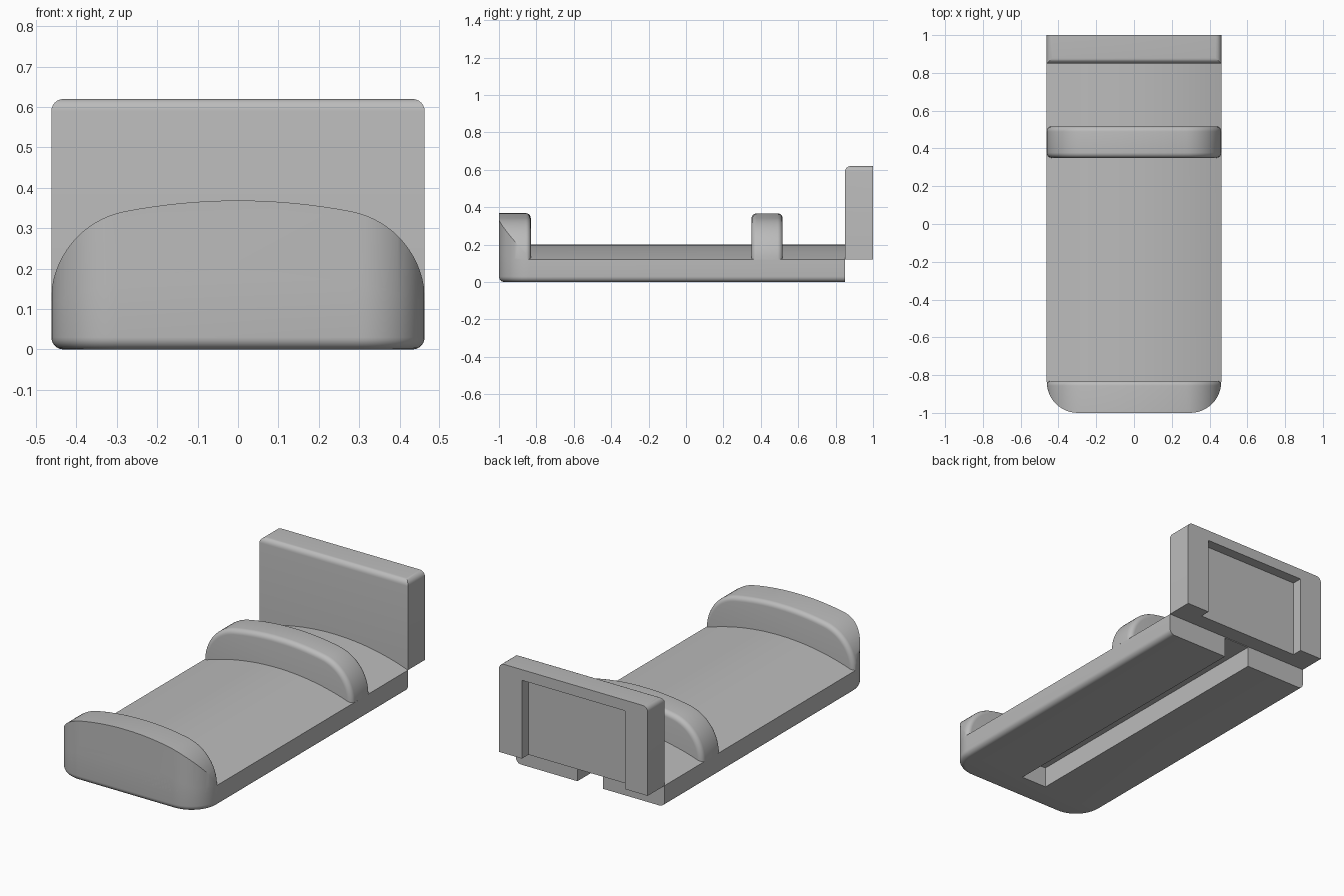
import bpy, bmesh
from math import sin, cos, pi, atan2, hypot

if "Cube" in bpy.data.objects:
    bpy.data.objects.remove(bpy.data.objects["Cube"])

HALF = 0.462     # half width of every part
REAR = 0.85      # where the base meets the end plate
DECK_Z = 0.12    # side height of the base

grey = bpy.data.materials.new("plain_grey")
grey.use_nodes = True
grey.diffuse_color = (0.5, 0.5, 0.5, 1)
grey.node_tree.nodes["Principled BSDF"].inputs["Base Color"].default_value = (0.5, 0.5, 0.5, 1)


def finish(name, bm):
    bmesh.ops.recalc_face_normals(bm, faces=bm.faces)
    mesh = bpy.data.meshes.new(name)
    bm.to_mesh(mesh)
    bm.free()
    mesh.materials.append(grey)
    obj = bpy.data.objects.new(name, mesh)
    bpy.context.collection.objects.link(obj)
    return obj


def loft(name, rings):
    """Skin a list of equal-length point rings and cap both ends."""
    bm = bmesh.new()
    loops = [[bm.verts.new(p) for p in ring] for ring in rings]
    n = len(loops[0])
    for a, b in zip(loops, loops[1:]):
        for i in range(n):
            j = (i + 1) % n
            bm.faces.new((a[i], a[j], b[j], b[i]))
    bm.faces.new(loops[0])
    bm.faces.new(loops[-1])
    return finish(name, bm)


def box(name, x, y0, y1, z0, z1):
    return loft(name, [[(-x, y, z0), (x, y, z0), (x, y, z1), (-x, y, z1)] for y in (y0, y1)])


def cut(obj, tool, operation):
    mod = obj.modifiers.new("cut", 'BOOLEAN')
    mod.operation, mod.solver, mod.object = operation, 'EXACT', tool
    bpy.context.view_layer.objects.active = obj
    bpy.ops.object.modifier_apply(modifier=mod.name)
    bpy.data.objects.remove(tool)


def mirrored(half):
    return half + [(-a, b) for a, b in reversed(half)]


def rounding(radius, steps=6):
    """(inset, distance from the end) pairs of a quarter round."""
    return [(radius * (1 - sin(k * pi / 2 / steps)), radius * (1 - cos(k * pi / 2 / steps)))
            for k in range(steps + 1)]


def plan(d):
    """Base outline seen from above, inset by d, round at the front corners."""
    r = 0.165
    arc = [(HALF - r + (r - d) * cos(k * pi / 24), r - 1 - (r - d) * sin(k * pi / 24))
           for k in range(13)]
    return mirrored([(HALF - d, REAR)] + arc)


def blank():
    rings = [[(x, y, z) for x, y in plan(d)] for d, z in rounding(0.03)]
    return loft("blank", rings + [[(x, y, 0.6) for x, y in plan(0)]])


def hump(d, bottom):
    """Ridge section inset by d: shoulder arcs under a shallow crown."""
    r, low = 0.225, -1.105
    sx, sz = HALF - r, DECK_Z
    crown = hypot(sx, sz - low) + r
    tilt = atan2(sx, sz - low)
    half = [(HALF - d, bottom)]
    for k in range(17):
        a = (pi / 2 - tilt) * k / 16
        half.append((sx + (r - d) * cos(a), sz + (r - d) * sin(a)))
    for k in range(1, 8):
        a = tilt * (1 - k / 8)
        half.append(((crown - d) * sin(a), low + (crown - d) * cos(a)))
    return mirrored(half)


def ridge(name, sections, bottom):
    return loft(name, [[(x, y, z) for x, z in hump(d, bottom)] for d, y in sections])


# Base: arched deck trimmed to the rounded plan, with a slot open at the rear
radius = (HALF ** 2 + 0.08 ** 2) / 0.16
edge = [(0.6, -0.2)]
for k in range(17):
    x = 0.6 * (1 - k / 16.5)
    edge.append((x, 0.2 - radius + (radius ** 2 - x ** 2) ** 0.5))
deck = loft("deck", [[(x, y, z) for x, z in mirrored(edge)] for y in (-1.2, 1.2)])
base = blank()
base.name = "base"
cut(base, deck, 'INTERSECT')
cut(base, box("slot", 0.08, -0.83, 1.2, -0.1, DECK_Z - 0.004), 'DIFFERENCE')

# Front ridge: round on its rear edge, following the base plan at the front
back_round = [(d, -0.83 - t) for d, t in reversed(rounding(0.026))]
front_ridge = ridge("front_ridge", [(-0.001, -1.2)] + [(d - 0.001, y) for d, y in back_round], 0.1)
cut(front_ridge, blank(), 'INTERSECT')

# Middle ridge: round on both edges
ends = rounding(0.028)
middle_ridge = ridge("middle_ridge", [(d, 0.35 + t) for d, t in ends]
                     + [(d, 0.517 - t) for d, t in reversed(ends)], DECK_Z)

# End plate: rounded top front and top side edges, shallow recess behind
end_plate = box("end_plate", HALF, REAR, 1, DECK_Z, 0.62)
bm = bmesh.new()
bm.from_mesh(end_plate.data)
top_edges = [e for e in bm.edges
             if all(v.co.z > 0.6 for v in e.verts) and any(v.co.y < 0.9 for v in e.verts)]
bmesh.ops.bevel(bm, geom=top_edges, offset=0.03, segments=6, profile=0.5, affect='EDGES')
bm.to_mesh(end_plate.data)
bm.free()
cut(end_plate, box("recess", 0.32, 0.942, 1.2, 0, 0.56), 'DIFFERENCE')

# Smooth curves, sharp corners
bpy.ops.object.select_all(action='DESELECT')
for part in (base, front_ridge, middle_ridge, end_plate):
    part.select_set(True)
bpy.context.view_layer.objects.active = base
bpy.ops.object.shade_smooth_by_angle(angle=pi / 6)
